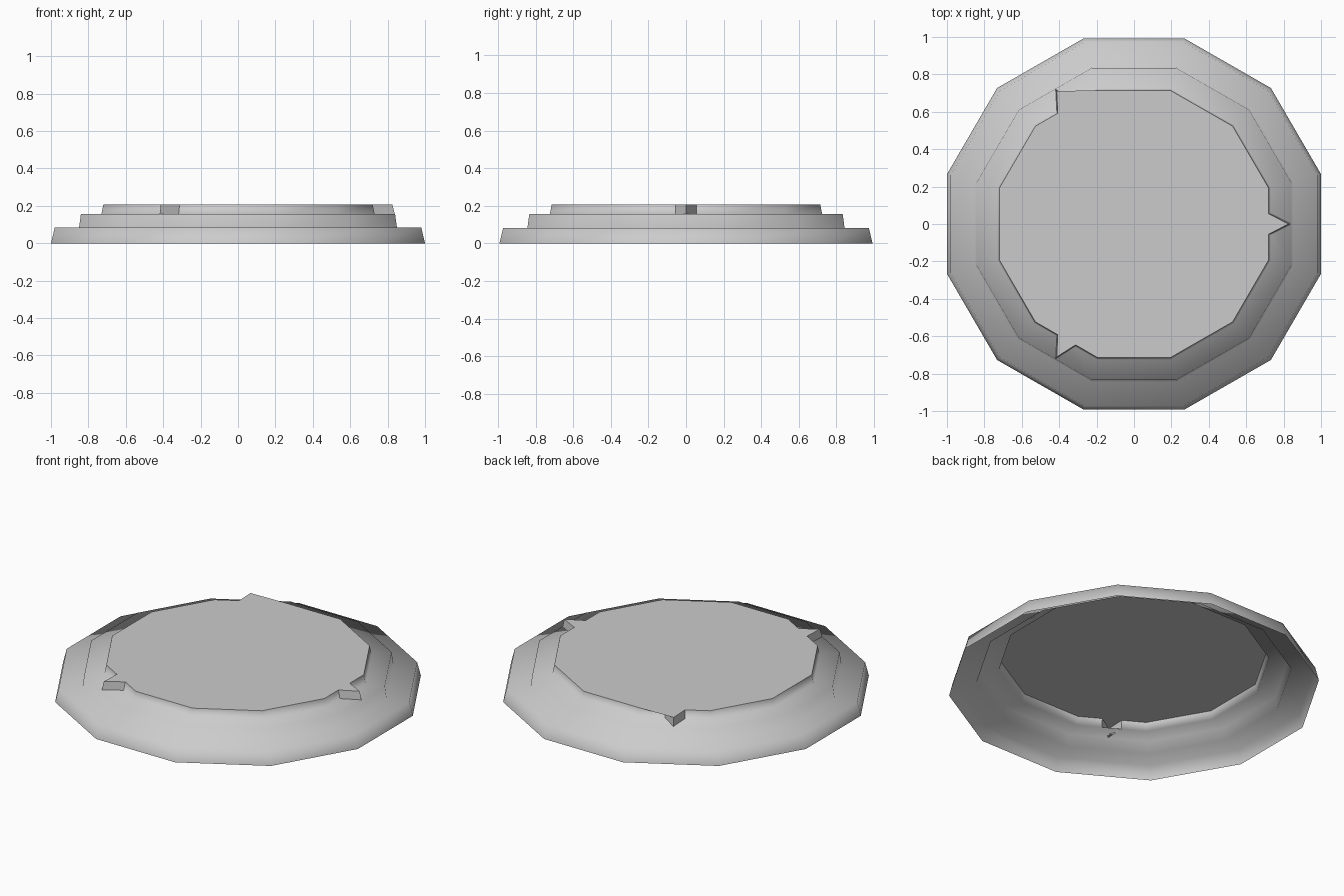
import bpy, bmesh
from math import cos, sin, pi
from mathutils import Matrix, Vector

if "Cube" in bpy.data.objects:
    bpy.data.objects.remove(bpy.data.objects["Cube"])

SIDES = 12
Y_SCALE = 0.993
SPIKED = (0, 4, 8)          # sectors that carry a pointer

# profile: distance to the flat of each side, height, pointer tip reach
PROFILE = [(1.0, 0.0, None), (0.98, 0.083, None), (0.85, 0.083, None),
           (0.84, 0.156, None), (0.73, 0.156, 0.838), (0.72, 0.206, 0.826)]
SPIKE_HALF = 0.055

bm = bmesh.new()


def make_loop(r, z, tip):
    """One ring of vertices, grouped per sector: corner, then pointer points."""
    sectors = []
    half = r * math_tan
    for k in range(SIDES):
        pts = [(r, -half)]
        if tip and k in SPIKED:
            pts += [(r, -SPIKE_HALF), (tip, 0), (r, SPIKE_HALF)]
        a = 2 * pi * k / SIDES
        rot = Matrix.Rotation(a, 3, 'Z')
        row = []
        for x, y in pts:
            v = rot @ Vector((x, y, z))
            row.append(bm.verts.new((v.x, v.y * Y_SCALE, v.z)))
        sectors.append(row)
    return sectors


math_tan = sin(pi / SIDES) / cos(pi / SIDES)
loops = [make_loop(*p) for p in PROFILE]

# stepped rim, open underneath
sharp_faces = []
for lo, hi in zip(loops, loops[1:]):
    for k in range(SIDES):
        a = lo[k] + [lo[(k + 1) % SIDES][0]]
        b = hi[k] + [hi[(k + 1) % SIDES][0]]
        if len(a) == len(b):
            for i in range(len(a) - 1):
                f = bm.faces.new((a[i], a[i + 1], b[i + 1], b[i]))
                f.smooth = True
                if len(a) > 2 and i in (1, 2):
                    sharp_faces.append(f)      # pointer walls
        else:
            f = bm.faces.new(a + b[::-1])
            f.smooth = True

# flat top including the pointer tips
cap = bm.faces.new([v for row in loops[-1] for v in row])
sharp_faces.append(cap)

# crisp edges around the top and pointers
for f in sharp_faces:
    f.smooth = False
    for e in f.edges:
        e.smooth = False

bmesh.ops.triangulate(bm, faces=[f for f in bm.faces if len(f.verts) > 4])
mesh = bpy.data.meshes.new("stepped_base")
bm.to_mesh(mesh)
bm.free()
obj = bpy.data.objects.new("stepped_base", mesh)
bpy.context.collection.objects.link(obj)
